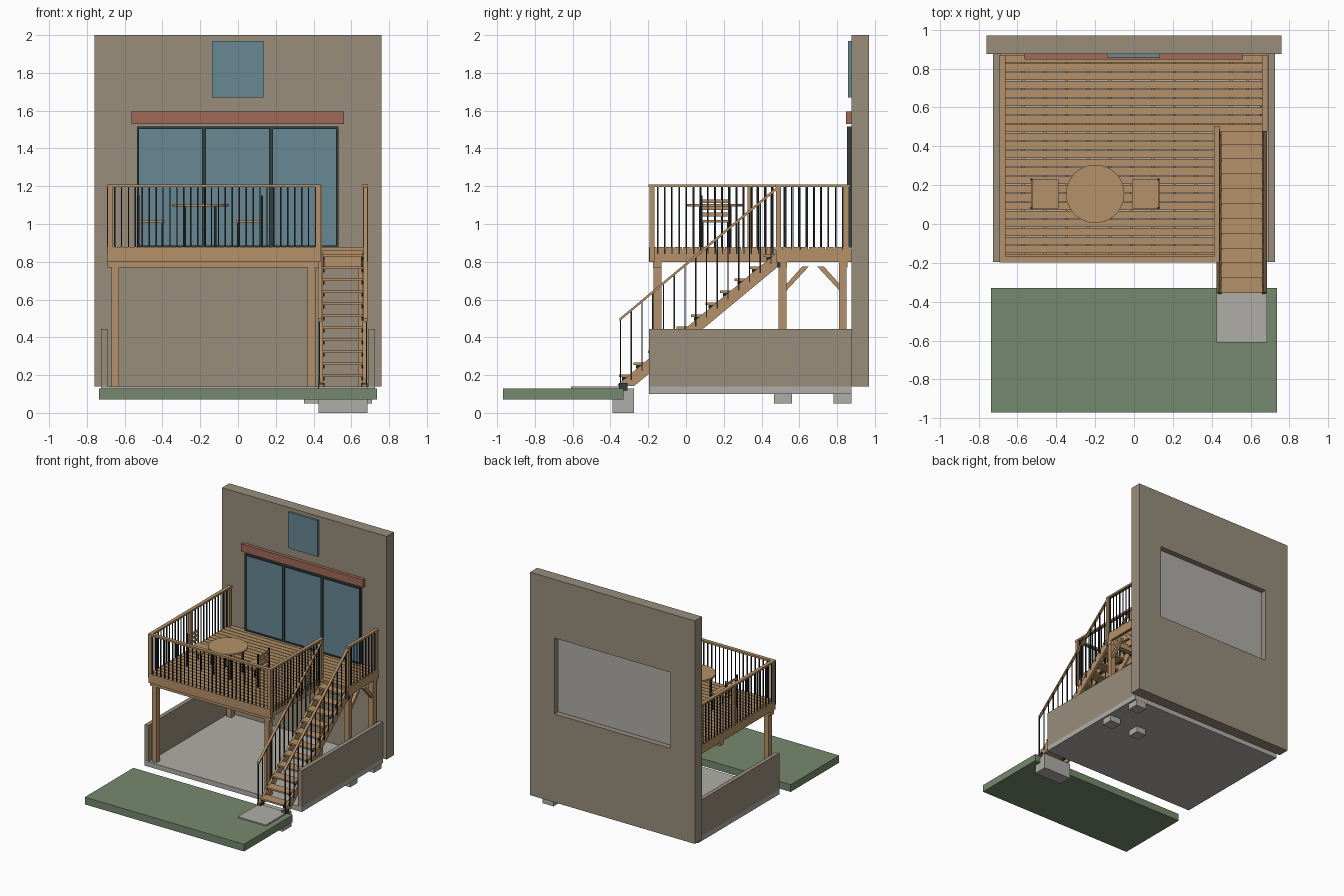
import bpy, bmesh, math
from mathutils import Vector, Matrix


def srgb(r, g, b):
    return [((c / 255 + 0.055) / 1.055) ** 2.4 for c in (r, g, b)] + [1]


def material(name, *rgb):
    m = bpy.data.materials.new(name)
    m.diffuse_color = srgb(*rgb)
    return m


RENDER = material("wall_render", 152, 141, 124)
WOOD = material("timber", 181, 145, 104)
GLASS = material("glass", 104, 136, 148)
FRAME = material("dark_frame", 50, 62, 62)
METAL = material("black_metal", 36, 40, 42)
LINTEL = material("red_brown_lintel", 160, 106, 88)
CONCRETE = material("concrete", 176, 174, 168)
GRASS = material("grass", 118, 137, 110)


def finish(name, bm, mat):
    bmesh.ops.recalc_face_normals(bm, faces=bm.faces)
    me = bpy.data.meshes.new(name)
    bm.to_mesh(me)
    bm.free()
    me.materials.append(mat)
    ob = bpy.data.objects.new(name, me)
    bpy.context.collection.objects.link(ob)
    return ob


def boxes(name, mat, items):
    """Each item is (x0, x1, y0, y1, z0, z1)."""
    bm = bmesh.new()
    for x0, x1, y0, y1, z0, z1 in items:
        m = Matrix.Translation(((x0 + x1) / 2, (y0 + y1) / 2, (z0 + z1) / 2)) \
            @ Matrix.Diagonal((x1 - x0, y1 - y0, z1 - z0, 1))
        bmesh.ops.create_cube(bm, size=1, matrix=m)
    return finish(name, bm, mat)


def side_profiles(name, mat, pts, spans):
    """Extrude a (y, z) outline across each x span."""
    bm = bmesh.new()
    for x0, x1 in spans:
        f = bm.faces.new([bm.verts.new((x0, y, z)) for y, z in pts])
        r = bmesh.ops.extrude_face_region(bm, geom=[f])
        bmesh.ops.translate(bm, vec=(x1 - x0, 0, 0),
                            verts=[v for v in r["geom"] if isinstance(v, bmesh.types.BMVert)])
    return finish(name, bm, mat)


def spread(a, b, step):
    n = max(1, round((b - a) / step))
    return [a + (b - a) * i / n for i in range(n + 1)]


# House wall with a recess behind the doors
wall = boxes("house_wall", RENDER, [(-0.76, 0.76, 0.875, 0.97, 0.14, 2.0)])
cutter = boxes("recess_cutter", RENDER, [(-0.535, 0.535, 0.92, 1.1, 0.877, 1.51)])
cutter.hide_render = True
cutter.hide_viewport = True
mod = wall.modifiers.new("recess", "BOOLEAN")
mod.object = cutter
mod.operation = "DIFFERENCE"
mod.solver = "EXACT"
boxes("recess_panel", CONCRETE, [(-0.535, 0.535, 0.915, 0.922, 0.877, 1.51)])

# Sliding doors, upper window, lintel
boxes("door_glass", GLASS, [(-0.53, 0.53, 0.862, 0.876, 0.88, 1.51)])
boxes("door_frame", FRAME,
      [(-0.535, 0.53, 0.853, 0.876, z, z + 0.012) for z in (0.875, 1.503)] +
      [(x - w, x + w, 0.853, 0.876, 0.876, 1.514)
       for x, w in ((-0.529, 0.006), (-0.18, 0.011), (0.175, 0.011), (0.525, 0.006))])
boxes("upper_window", GLASS, [(-0.138, 0.135, 0.857, 0.876, 1.67, 1.97)])
boxes("door_lintel", LINTEL, [(-0.565, 0.56, 0.847, 0.876, 1.53, 1.595)])

# Ground: lawn, patio slab, low side walls, footings, stair pad
boxes("lawn", GRASS, [(-0.735, 0.735, -0.97, -0.33, 0.07, 0.13)])
boxes("patio_slab", CONCRETE, [(-0.725, 0.725, -0.195, 0.876, 0.10, 0.14)])
boxes("low_side_walls", RENDER,
      [(s * 0.7075 - 0.0175, s * 0.7075 + 0.0175, -0.195, 0.876, 0.14, 0.443) for s in (-1, 1)])
boxes("footings", CONCRETE, [(0.61, 0.71, 0.465, 0.56, 0.05, 0.12),
                             (0.61, 0.71, 0.78, 0.875, 0.05, 0.12),
                             (0.35, 0.44, 0.465, 0.56, 0.05, 0.12)])
boxes("stair_footing", CONCRETE, [(0.425, 0.685, -0.39, -0.275, 0.0, 0.13)])
boxes("stair_pad", CONCRETE, [(0.425, 0.685, -0.61, -0.33, 0.125, 0.14)])

# Deck structure
posts = [(-0.65, -0.152), (0.388, -0.152), (-0.65, 0.83), (0.388, 0.512),
         (0.66, 0.512), (0.66, 0.83)]
boxes("support_posts", WOOD,
      [(x - 0.021, x + 0.021, y - 0.021, y + 0.021, 0.14, 0.80) for x, y in posts])
boxes("main_beams", WOOD, [(-0.69, 0.43, -0.175, -0.13, 0.77, 0.82),
                           (-0.69, 0.685, 0.49, 0.535, 0.77, 0.82),
                           (-0.69, 0.685, 0.81, 0.855, 0.77, 0.82)])
boxes("rim_joists", WOOD, [(-0.69, 0.43, -0.195, -0.178, 0.80, 0.865),
                           (-0.69, -0.673, -0.195, 0.875, 0.80, 0.865),
                           (0.413, 0.43, -0.195, 0.49, 0.80, 0.865),
                           (0.413, 0.685, 0.483, 0.50, 0.80, 0.865),
                           (0.668, 0.685, 0.49, 0.875, 0.80, 0.865),
                           (-0.69, 0.685, 0.858, 0.875, 0.80, 0.865)])
boxes("inner_joists", WOOD,
      [(x - 0.008, x + 0.008, -0.18, 0.86, 0.805, 0.862) for x in spread(-0.57, 0.32, 0.11)] +
      [(x - 0.008, x + 0.008, 0.49, 0.86, 0.805, 0.862) for x in (0.5, 0.585)])
pitch = 1.07 / 24
boxes("deck_boards", WOOD,
      [(-0.69, 0.685 if i >= 15 else 0.43, -0.195 + i * pitch,
        -0.195 + (i + 1) * pitch - 0.005, 0.861, 0.877) for i in range(24)])
for name, pts in (("front_brace", [(0.53, 0.645), (0.53, 0.68), (0.615, 0.775), (0.65, 0.775)]),
                  ("rear_brace", [(0.815, 0.645), (0.815, 0.68), (0.73, 0.775), (0.695, 0.775)])):
    side_profiles(name, WOOD, pts, [(0.648, 0.672)])

# Railing around the deck
boxes("railing_posts", WOOD,
      [(x - 0.013, x + 0.013, y - 0.014, y + 0.014, 0.80, 1.2) for x, y in
       ((-0.676, -0.18), (0.425, -0.18), (-0.676, 0.34), (-0.676, 0.848),
        (0.425, 0.49), (0.674, 0.49), (0.674, 0.848))])
boxes("top_rails", WOOD, [(-0.692, 0.44, -0.198, -0.168, 1.195, 1.21),
                          (-0.692, -0.662, -0.198, 0.87, 1.195, 1.21),
                          (0.412, 0.44, -0.198, 0.505, 1.195, 1.21),
                          (0.66, 0.688, 0.475, 0.87, 1.195, 1.21)])
h = 0.0035
bal = [(x, -0.19) for x in spread(-0.69, 0.41, 0.037)]
bal += [(-0.685, y) for y in spread(-0.15, 0.83, 0.037)]
bal += [(0.431, y) for y in spread(-0.15, 0.46, 0.037)]
bal += [(0.68, y) for y in spread(0.52, 0.83, 0.037)]
boxes("railing_balusters", METAL,
      [(x - h, x + h, y - h, y + h, 0.84, 1.197) for x, y in bal])

# Stairs: z of the stringer top edge at y
SLOPE = 0.83


def edge(y):
    return 0.45 + SLOPE * y


sides = [(0.432, 0.45), (0.66, 0.678)]
side_profiles("stair_stringers", WOOD,
              [(-0.36, 0.14), (-0.36, edge(-0.36)), (0.49, edge(0.49)), (0.49, edge(0.49) - 0.08),
               (-0.275, 0.142)], sides)
boxes("stair_treads", WOOD,
      [(0.448, 0.662, y - 0.04, y + 0.042, edge(y) + 0.002, edge(y) + 0.016)
       for y in [-0.315 + 0.0765 * i for i in range(11)]])
boxes("tread_brackets", METAL,
      [(x, x + 0.008, y - 0.025, y + 0.025, edge(y) - 0.016, edge(y) + 0.002)
       for y in [-0.315 + 0.0765 * i for i in range(11)] for x in (0.449, 0.653)])
boxes("stair_end_brackets", FRAME,
      [(x0 - 0.008, x1 + 0.008, y0, y1, z0, z1) for x0, x1 in sides
       for y0, y1, z0, z1 in ((-0.355, -0.31, 0.115, 0.158), (0.482, 0.5, 0.77, 0.832))])
side_profiles("stair_handrails", WOOD,
              [(-0.352, 0.485), (-0.352, 0.50), (0.49, 1.205), (0.49, 1.188)],
              [(0.424, 0.444), (0.665, 0.685)])
boxes("stair_balusters", METAL,
      [(x - h, x + h, y - h, y + h, edge(y) - 0.035, 0.79 + 0.835 * y)
       for x in (0.430, 0.680) for y in spread(-0.347, 0.45, 0.0585)])

# Round table
bm = bmesh.new()
bmesh.ops.create_cone(bm, cap_ends=True, segments=48, radius1=0.15, radius2=0.15, depth=0.014,
                      matrix=Matrix.Translation((-0.2, 0.155, 1.1)))
finish("table_top", bm, WOOD)
boxes("table_legs", METAL,
      [(-0.2 + a * 0.08 - 0.006, -0.2 + a * 0.08 + 0.006,
        0.155 + b * 0.08 - 0.006, 0.155 + b * 0.08 + 0.006, 0.877, 1.094)
       for a in (-1, 1) for b in (-1, 1)])

# Two chairs facing the table; s points to the chair back
for label, cx, s in (("left", -0.46, -1), ("right", 0.06, 1)):
    boxes(label + "_chair_seat", WOOD, [(cx - 0.07, cx + 0.07, 0.08, 0.23, 1.008, 1.02)])
    b = cx + s * 0.067
    f = cx - s * 0.06
    boxes(label + "_chair_frame", METAL,
          [(b - 0.005, b + 0.005, y - 0.005, y + 0.005, 0.877, 1.15) for y in (0.082, 0.228)] +
          [(f - 0.005, f + 0.005, y - 0.005, y + 0.005, 0.877, 1.01) for y in (0.087, 0.223)])
    boxes(label + "_chair_back_slats", WOOD,
          [(b - 0.004, b + 0.004, 0.085, 0.225, z, z + 0.02) for z in (1.04, 1.075, 1.11)])
